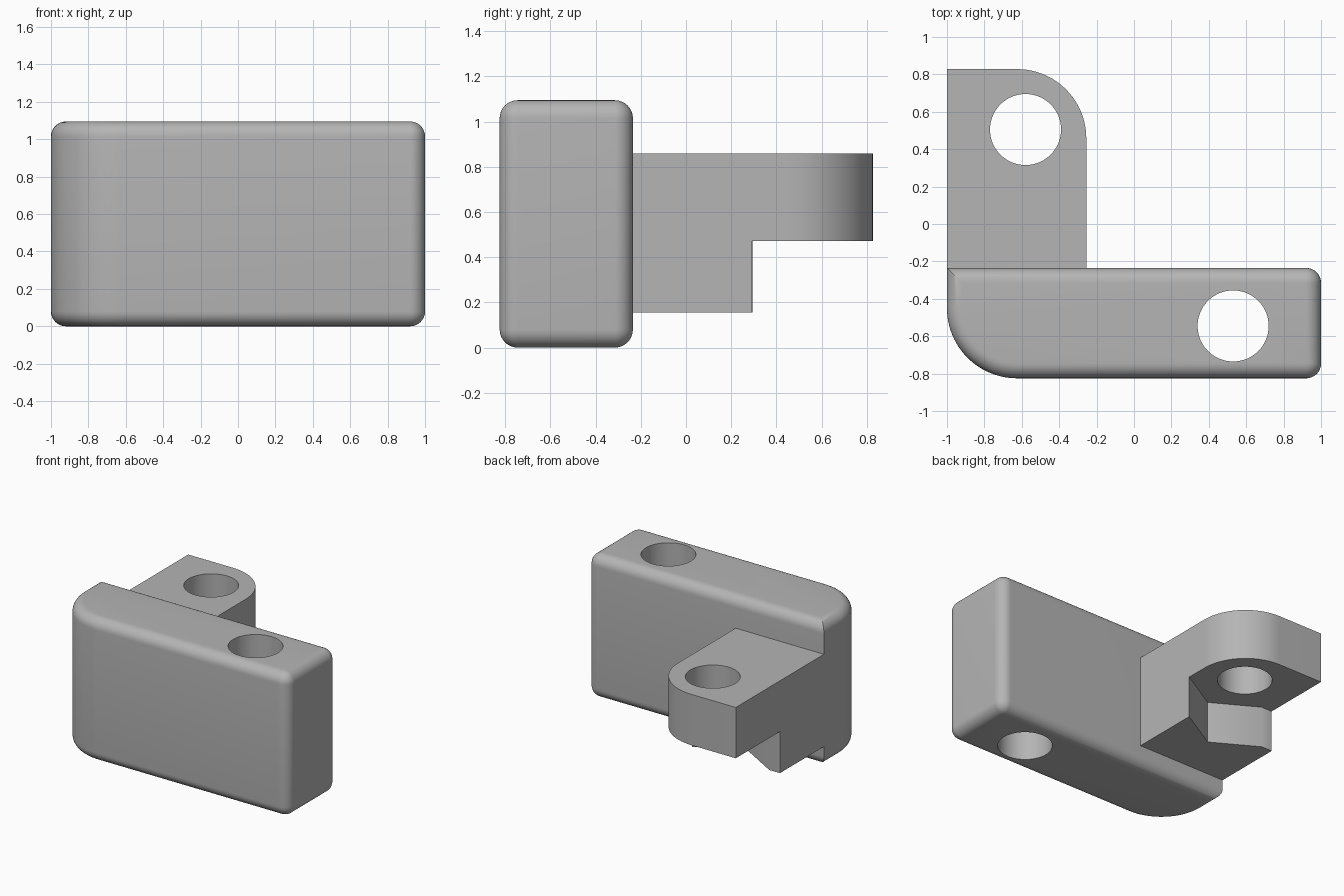
import bpy
import bmesh
from math import sin, cos, pi, radians

cube = bpy.data.objects.get("Cube")
if cube:
    bpy.data.objects.remove(cube)

grey = bpy.data.materials.new("plain_grey")
grey.use_nodes = True
grey.diffuse_color = (0.46, 0.46, 0.46, 1)
grey.node_tree.nodes["Principled BSDF"].inputs["Base Color"].default_value = grey.diffuse_color


def rounded_plan(x0, x1, y0, y1, radii, inset=0.0, steps=24):
    """Counterclockwise rectangle, one radius per corner from (x0, y0)."""
    x0, x1, y0, y1 = x0 + inset, x1 - inset, y0 + inset, y1 - inset
    corners = [(x0, y0, 1, 1), (x1, y0, -1, 1), (x1, y1, -1, -1), (x0, y1, 1, -1)]
    points = []
    for i, ((x, y, sx, sy), r) in enumerate(zip(corners, radii)):
        if r == 0:
            points.append((x, y))
            continue
        r = max(r - inset, 0)
        for k in range(steps + 1):
            a = pi + i * pi / 2 + k / steps * pi / 2
            points.append((x + sx * r + r * cos(a), y + sy * r + r * sin(a)))
    return points


def loft(name, rings):
    """Closed solid through (plan, height) rings."""
    bm = bmesh.new()
    loops = [[bm.verts.new((x, y, z)) for x, y in plan] for plan, z in rings]
    for low, high in zip(loops, loops[1:]):
        n = len(low)
        for i in range(n):
            j = (i + 1) % n
            bm.faces.new((low[i], low[j], high[j], high[i]))
    bm.faces.new(loops[0][::-1])
    bm.faces.new(loops[-1])
    bmesh.ops.remove_doubles(bm, verts=bm.verts, dist=1e-5)
    bmesh.ops.recalc_face_normals(bm, faces=bm.faces)
    mesh = bpy.data.meshes.new(name)
    bm.to_mesh(mesh)
    bm.free()
    mesh.materials.append(grey)
    obj = bpy.data.objects.new(name, mesh)
    bpy.context.collection.objects.link(obj)
    return obj


def prism(name, plan, z0, z1):
    return loft(name, [(plan, z0), (plan, z1)])


def circle(cx, cy, r, n=64):
    return [(cx + r * cos(2 * pi * k / n), cy + r * sin(2 * pi * k / n)) for k in range(n)]


def activate(obj):
    bpy.ops.object.select_all(action="DESELECT")
    obj.select_set(True)
    bpy.context.view_layer.objects.active = obj


def cut(obj, cutter):
    cutter.hide_render = True
    activate(obj)
    mod = obj.modifiers.new("cut", "BOOLEAN")
    mod.operation = "DIFFERENCE"
    mod.solver = "EXACT"
    mod.object = cutter
    bpy.ops.object.modifier_apply(modifier=mod.name)
    bpy.data.objects.remove(cutter)


# Front block: rounded rims, one large front corner, one square rear corner
back, height, fillet, steps = -0.235, 1.095, 0.08, 8
levels = []
for k in range(steps + 1):
    a = k / steps * pi / 2
    levels.append((fillet * (1 - sin(a)), fillet * (1 - cos(a))))
levels += [(d, height - z) for d, z in reversed(levels)]
front_block = loft("front_block", [
    (rounded_plan(-1, 1, -0.825, back, (0.375, fillet, fillet, 0), d), z)
    for d, z in levels])
cut(front_block, prism("block_hole", circle(0.53, -0.545, 0.19), -0.2, 1.3))

# Rear tab: one rounded corner, with a pin hole
hole_x, hole_y = -0.58, 0.505
rear_tab = prism("rear_tab", rounded_plan(-1, -0.255, back, 0.828, (0, 0, 0.37, 0)), 0.155, 0.86)

# Underside recess: its front edge follows two sides of a hexagon round the hole
tip, end, slope = hole_y - 0.4, 0.295, 0.577
flat_x = hole_x - (end - tip) / slope
recess = [(-1.2, end), (flat_x, end), (hole_x, tip),
          (0, tip - hole_x * slope), (0, 1), (-1.2, 1)]
cut(rear_tab, prism("recess", recess, 0, 0.472))
cut(rear_tab, prism("tab_hole", circle(hole_x, hole_y, 0.19), 0, 1))

for part in (front_block, rear_tab):
    activate(part)
    bpy.ops.object.shade_smooth_by_angle(angle=radians(30))
